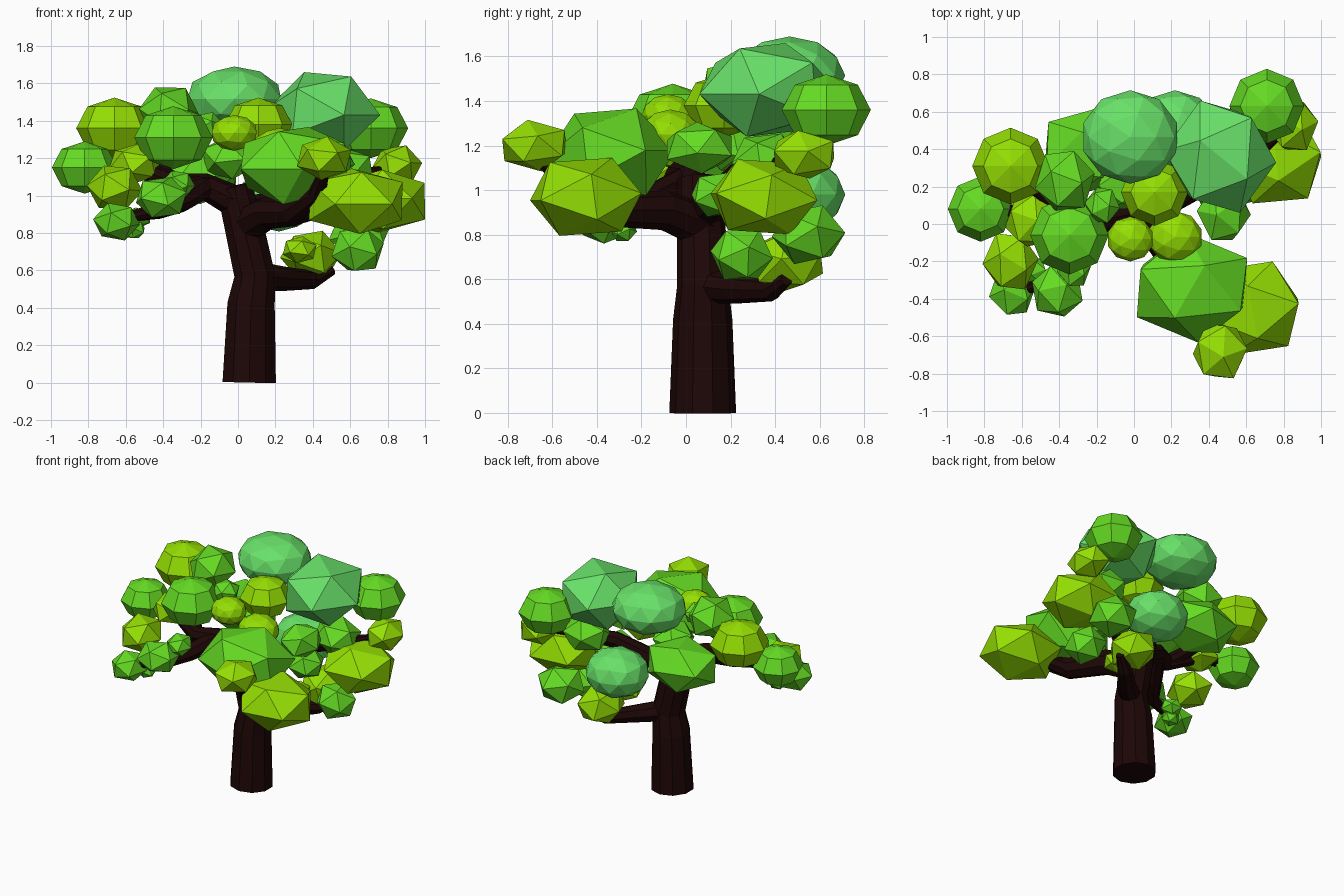
import bpy
import bmesh
import math
import random
from mathutils import Euler

random.seed(4)
cube = bpy.data.objects.get("Cube")
if cube:
    bpy.data.objects.remove(cube, do_unlink=True)


def make_material(name, rgb):
    """Create one flat colour."""
    mat = bpy.data.materials.new(name)
    colour = (*rgb, 1.0)
    mat.use_nodes = True
    mat.diffuse_color = colour
    shader = next(n for n in mat.node_tree.nodes if n.type == 'BSDF_PRINCIPLED')
    shader.inputs["Base Color"].default_value = colour
    shader.inputs["Roughness"].default_value = 0.9
    return mat


bark = make_material("dark bark", (0.013, 0.002, 0.002))
green = make_material("leaf green", (0.13, 0.71, 0.017))
lime = make_material("lime leaf", (0.3, 0.74, 0.001))
mint = make_material("mint leaf", (0.14, 0.75, 0.14))


def add_limb(name, points, resolution=2):
    """Faceted tapering limb through points of (x, y, z, radius)."""
    curve = bpy.data.curves.new(name, 'CURVE')
    curve.dimensions = '3D'
    curve.bevel_depth = 1.0
    curve.bevel_resolution = resolution
    curve.use_fill_caps = True
    spline = curve.splines.new('POLY')
    spline.points.add(len(points) - 1)
    spline.use_smooth = False
    for point, (x, y, z, radius) in zip(spline.points, points):
        point.co = (x, y, z, 1.0)
        point.radius = radius
    curve.materials.append(bark)
    limb = bpy.data.objects.new(name, curve)
    bpy.context.collection.objects.link(limb)
    return limb


def add_clump(name, spot, material, shape):
    """Flattened faceted leaf ball fitted exactly to its radius."""
    x, y, z, radius = spot
    big = radius > 0.22
    bm = bmesh.new()
    if shape == "ringed":
        bmesh.ops.create_uvsphere(bm, u_segments=8, v_segments=4, radius=1.0)
    elif shape == "round":
        bmesh.ops.create_icosphere(bm, subdivisions=2, radius=1.0)
    else:
        bmesh.ops.create_icosphere(bm, subdivisions=1, radius=1.0)
        # Big clumps rest with one face up, small ones lie at any angle
        spin = [random.uniform(0, math.tau) for _ in range(3)]
        turn = Euler((0, -0.65, spin[2])) if big else Euler(spin)
        bmesh.ops.rotate(bm, verts=bm.verts, matrix=turn.to_matrix())
    reach = [max(abs(v.co[axis]) for v in bm.verts) for axis in range(3)]
    size = (radius, radius, radius * (0.7 if big else 0.8))
    bmesh.ops.scale(bm, verts=bm.verts,
                    vec=[s / r for s, r in zip(size, reach)])
    mesh = bpy.data.meshes.new(name)
    bm.to_mesh(mesh)
    bm.free()
    mesh.materials.append(material)
    clump = bpy.data.objects.new(name, mesh)
    clump.location = (x, y, z)
    bpy.context.collection.objects.link(clump)
    return clump


# Trunk with a slight bend
add_limb("trunk", [(.06, .075, 0, .15), (.07, .075, .42, .133), (.09, .075, .57, .115),
                   (.04, .07, .8, .11), (-.02, .06, 1.05, .1)], 3)

# Branches
add_limb("low_back_branch", [(.09, .08, .57, .08), (.25, .22, .555, .065),
                             (.4, .38, .55, .05), (.5, .45, .6, .03)])
add_limb("front_branch", [(.04, .07, .84, .1), (.16, -.1, .91, .09), (.3, -.33, .91, .075),
                          (.42, -.5, 1.0, .05), (.46, -.64, 1.12, .03)])
add_limb("front_twig", [(.3, -.33, .9, .06), (.6, -.43, .97, .04)])
add_limb("left_back_branch", [(.02, .07, .9, .09), (.22, .14, .96, .07), (.42, .24, 1.07, .06),
                              (.6, .33, 1.1, .045), (.8, .5, 1.14, .02)])
add_limb("right_branch", [(.02, .06, .95, .09), (-.18, .02, 1.05, .07), (-.32, -.04, 1.06, .06),
                          (-.55, .04, 1.15, .045), (-.8, .1, 1.15, .03)])
add_limb("right_drooping_branch", [(-.18, .02, 1.05, .07), (-.3, -.15, .97, .06),
                                   (-.42, -.3, .92, .045), (-.62, -.36, .88, .025)])
add_limb("right_upper_twig", [(-.32, -.04, 1.06, .05), (-.5, .16, 1.2, .04), (-.64, .3, 1.3, .03)])

# Leaf clumps, each as (x, y, z, radius)
mint_round_spots = [(-.02, .465, 1.515, .25), (.22, .5, .98, .215)]
mint_spots = [(.46, .36, 1.45, .3)]
lime_round_spots = [(-.02, -.08, 1.335, .12), (.22, -.07, 1.25, .14)]
lime_ringed_spots = [(-.66, .31, 1.36, .205), (.11, .17, 1.38, .18)]
lime_spots = [
    (.85, .53, 1.16, .135), (.76, .35, .97, .24), (.63, -.45, .97, .25),
    (.46, -.68, 1.2, .145), (-.55, .02, 1.17, .14), (-.66, -.2, 1.04, .15),
    (.39, .45, .68, .165), (.33, .22, .71, .09),
]
green_ringed_spots = [(-.345, -.06, 1.31, .21), (.71, .63, 1.36, .2), (-.82, .08, 1.15, .175)]
green_spots = [
    (.31, -.34, 1.16, .295), (-.37, .23, 1.45, .16), (-.24, .39, 1.12, .235),
    (-.05, .22, 1.2, .14), (-.65, -.36, .86, .125), (-.41, -.36, .99, .135),
    (-.32, -.24, 1.06, .09), (-.17, .1, 1.37, .095), (-.54, -.25, .88, .07),
    (-.56, -.28, .82, .06), (.48, .06, 1.19, .145), (.46, .15, .98, .125),
    (.57, .36, 1.13, .155), (.64, .25, .71, .14), (.65, .55, .8, .165),
]
groups = [
    ("mint", mint_round_spots, mint, "round"),
    ("mint", mint_spots, mint, "faceted"),
    ("lime", lime_round_spots, lime, "round"),
    ("lime", lime_ringed_spots, lime, "ringed"),
    ("lime", lime_spots, lime, "faceted"),
    ("green", green_ringed_spots, green, "ringed"),
    ("green", green_spots, green, "faceted"),
]
for colour, spots, material, shape in groups:
    for number, spot in enumerate(spots, 1):
        add_clump(f"{colour}_{shape}_clump_{number}", spot, material, shape)
